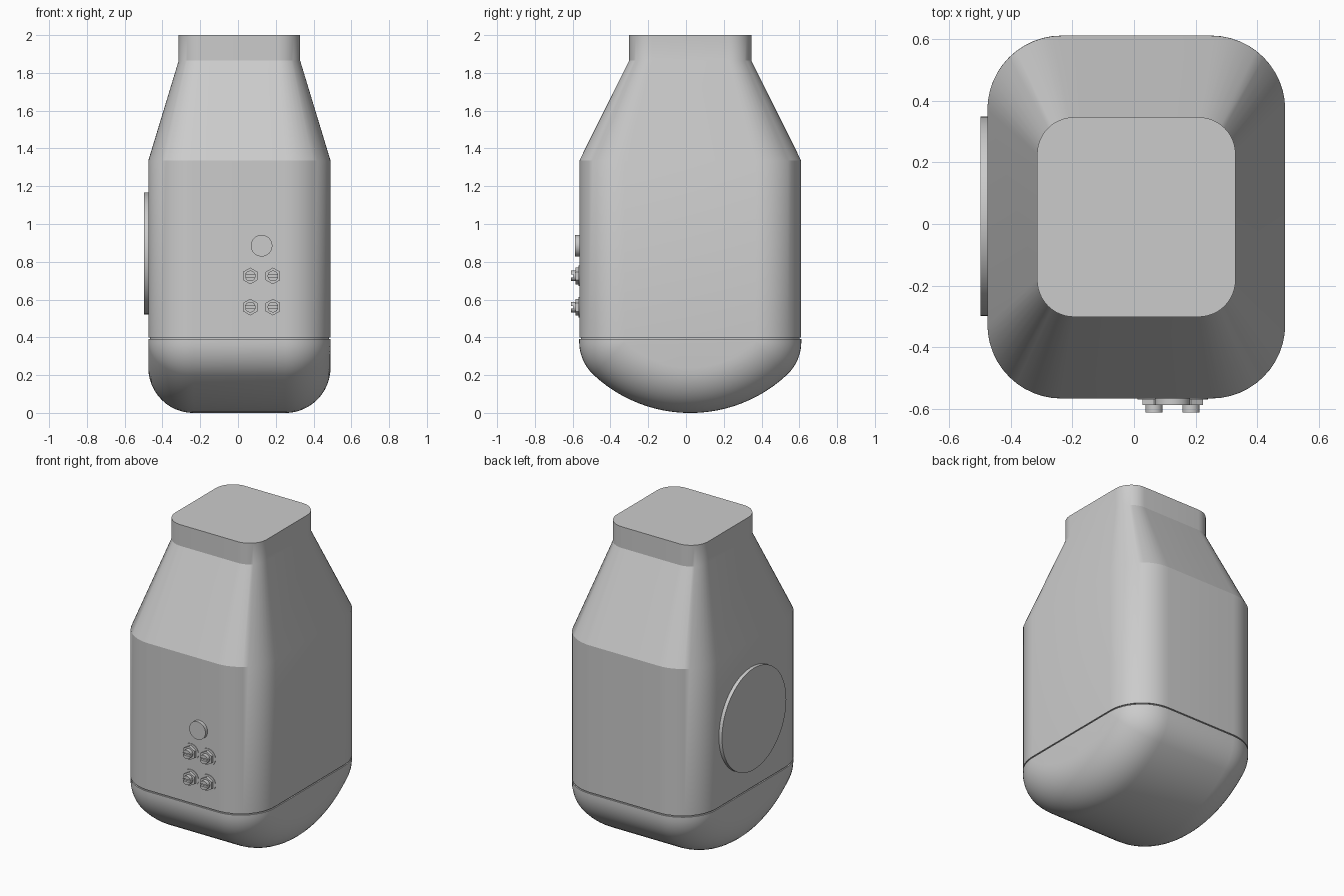
import bpy, bmesh
from math import sin, cos, pi, asin, sqrt, radians
from mathutils import Matrix, Vector

cube = bpy.data.objects.get("Cube")
if cube:
    bpy.data.objects.remove(cube, do_unlink=True)

grey = bpy.data.materials.new("plain_grey")
grey.use_nodes = True
colour = (0.6, 0.6, 0.6, 1)
grey.diffuse_color = colour
grey.node_tree.nodes["Principled BSDF"].inputs["Base Color"].default_value = colour

CENTRE = Vector((0.0075, 0.0225, 0))
HX, HY, R = 0.4825, 0.5875, 0.24      # body half sizes and corner radius
FRONT = CENTRE.y - HY                 # front face of the body
SIDE = CENTRE.x - HX                  # disc side of the body


def loft(name, rings, smooth=25):
    """Skin equal-length rings of points and cap both ends."""
    bm = bmesh.new()
    rows = [[bm.verts.new(p) for p in ring] for ring in rings]
    n = len(rows[0])
    for a, b in zip(rows, rows[1:]):
        for i in range(n):
            j = (i + 1) % n
            bm.faces.new((a[i], a[j], b[j], b[i]))
    bm.faces.new(rows[0])
    bm.faces.new(rows[-1])
    bmesh.ops.recalc_face_normals(bm, faces=bm.faces)
    mesh = bpy.data.meshes.new(name)
    bm.to_mesh(mesh)
    bm.free()
    mesh.materials.append(grey)
    obj = bpy.data.objects.new(name, mesh)
    bpy.context.collection.objects.link(obj)
    bpy.ops.object.select_all(action='DESELECT')
    obj.select_set(True)
    bpy.context.view_layer.objects.active = obj
    bpy.ops.object.shade_smooth_by_angle(angle=radians(smooth))
    return obj


def rounded_rect(hx, hy, r, z, steps=12):
    pts = []
    for k, (sx, sy) in enumerate(((1, 1), (-1, 1), (-1, -1), (1, -1))):
        for i in range(steps + 1):
            a = (k + i / steps) * pi / 2
            pts.append(CENTRE + Vector((sx * (hx - r) + r * cos(a),
                                        sy * (hy - r) + r * sin(a), z)))
    return pts


def prism(name, outline, depth, matrix):
    """Extrude a flat outline along its local z."""
    return loft(name, [[matrix @ Vector((x, y, z)) for x, y in outline]
                       for z in (0, depth)], 30)


def circle(r, n=32, start=0.0):
    return [(r * cos(start + 2 * pi * i / n), r * sin(start + 2 * pi * i / n))
            for i in range(n)]


# Upper housing: recessed seam, straight body, tapered shoulder, neck
g = 0.008
loft("upper_housing", [
    rounded_rect(HX - g, HY - g, R - g, 0.385),
    rounded_rect(HX - g, HY - g, R - g, 0.4),
    rounded_rect(HX, HY, R, 0.4),
    rounded_rect(HX, HY, R, 1.335),
    rounded_rect(0.3215, 0.3235, 0.12, 1.865),
    rounded_rect(0.3215, 0.3235, 0.12, 2.0)])

# Rounded base: an arc-bottomed outline, offset by the fillet along x
ARC = 0.75
core_y = HY - R
edge = asin(core_y / (ARC - R))


def base_section(x, offset):
    core = ARC - R
    pts = [(core_y + offset, 0.392)]
    for i in range(11):       # fillet from the back wall to the bottom arc
        a = (pi / 2 - edge) * i / 10
        pts.append((core_y + offset * cos(a),
                    ARC - core * cos(edge) - offset * sin(a)))
    for i in range(1, 24):    # bottom arc
        a = edge * (1 - i / 12)
        pts.append(((core + offset) * sin(a), ARC - (core + offset) * cos(a)))
    mirrored = [(-y, z) for y, z in pts[:11 + 1]]
    pts += mirrored[::-1]
    return [CENTRE + Vector((x, y, z)) for y, z in pts]


sections = []
for i in range(13):
    a = pi / 2 * i / 12
    sections.append((HX - R + R * cos(a), R * sin(a) + 0.0005))
sections += [(-x, o) for x, o in reversed(sections)]
loft("rounded_base", [base_section(x, o) for x, o in sections])

# Large disc on the side
side = Matrix.Translation((SIDE + 0.01, 0.025, 0.845)) @ Matrix.Rotation(-pi / 2, 4, 'Y')
prism("side_disc", circle(0.323, 64), 0.032, side)


def on_front(x, z, y=FRONT + 0.005):
    return Matrix.Translation((x, y, z)) @ Matrix.Rotation(pi / 2, 4, 'X')


# Round button on the front
prism("front_button", circle(0.057), 0.027, on_front(0.125, 0.885))

# Four slotted terminal screws: washer, hex nut, head halves beside the slot
slot = 0.007
half_angle = asin(slot / 0.028)
half_head = [(0.028 * cos(a), 0.028 * sin(a)) for a in
             [half_angle + (pi - 2 * half_angle) * i / 14 for i in range(15)]]
for row, z in (("lower", 0.56), ("upper", 0.725)):
    for col, x in (("right", 0.065), ("left", 0.185)):
        tag = f"{row}_{col}"
        m = on_front(x, z)
        prism("screw_washer_" + tag, circle(0.054), 0.008, m)
        prism("screw_nut_" + tag, circle(0.044, 6, pi / 2), 0.026, m)
        prism("screw_shank_" + tag, circle(0.028), 0.036, m)
        for end, turn in (("top", 0), ("bottom", pi)):
            prism(f"screw_head_{end}_{tag}", half_head, 0.05,
                  m @ Matrix.Rotation(turn, 4, 'Z'))
